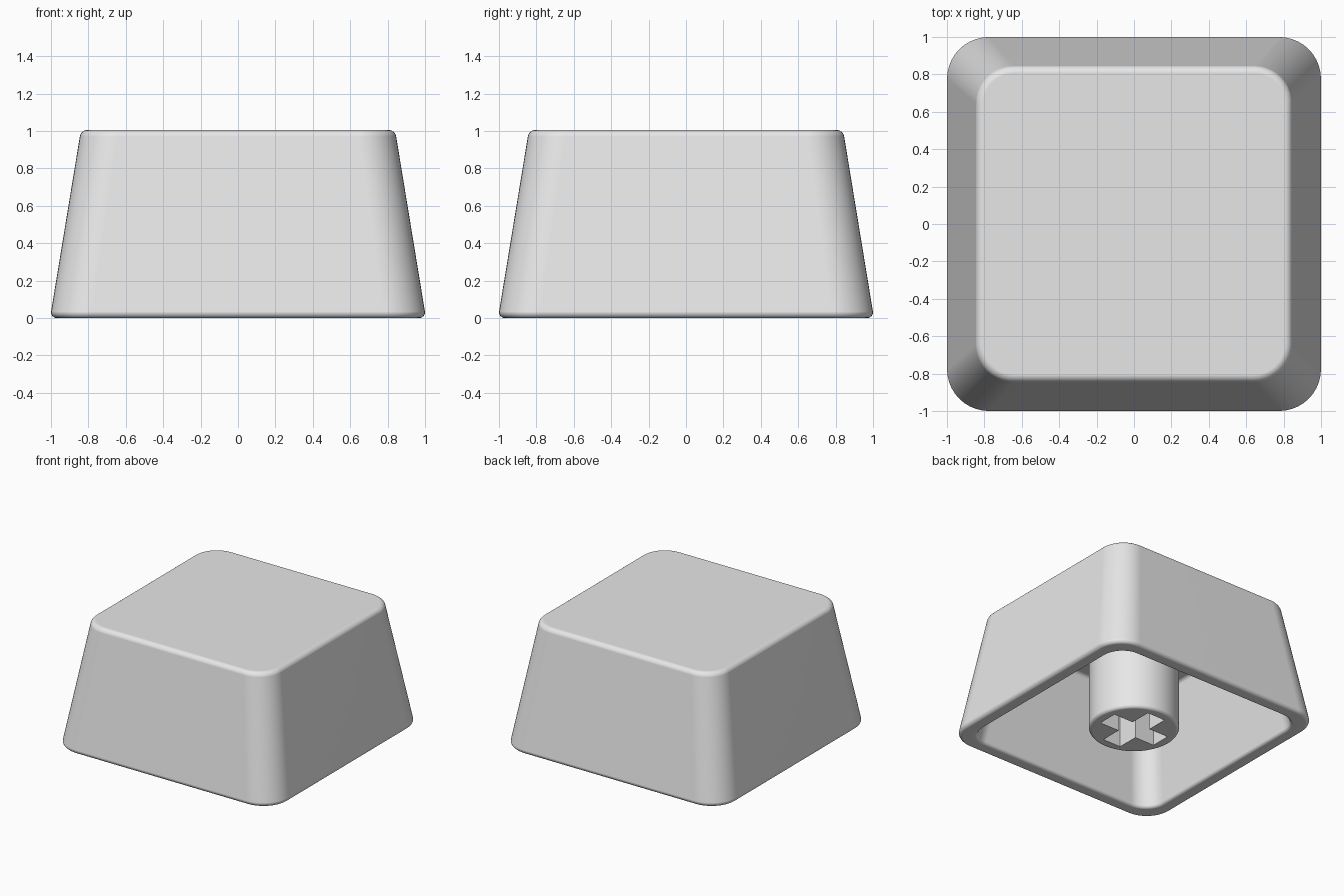
import bpy, bmesh, math
from mathutils import Vector

if "Cube" in bpy.data.objects:
    bpy.data.objects.remove(bpy.data.objects["Cube"])

grey = bpy.data.materials.new("plain grey")
grey.diffuse_color = (0.8, 0.8, 0.8, 1)
grey.use_nodes = True
grey.node_tree.nodes["Principled BSDF"].inputs["Base Color"].default_value = grey.diffuse_color


def fillet(prev, point, nxt, radius, steps=6):
    """Arc that rounds one corner of a 2D profile."""
    p = Vector(point)
    a, b = (Vector(prev) - p).normalized(), (Vector(nxt) - p).normalized()
    half = a.angle(b) / 2
    centre = p + (a + b).normalized() * radius / math.sin(half)
    tangent = radius / math.tan(half)
    start, end = p + a * tangent - centre, p + b * tangent - centre
    return [centre + start.lerp(end, i / steps).normalized() * radius
            for i in range(steps + 1)]


def round_square(half, centre, z, steps=10):
    """Rounded square whose corner arcs are centred at +-centre."""
    r = half - centre
    pts = []
    for q in range(4):
        turn = q * math.pi / 2
        cx = centre * math.sqrt(2) * math.cos(turn + math.pi / 4)
        cy = centre * math.sqrt(2) * math.sin(turn + math.pi / 4)
        for i in range(steps + 1):
            t = turn + i / steps * math.pi / 2
            pts.append((cx + r * math.cos(t), cy + r * math.sin(t), z))
    return pts


def loft(bm, rings):
    """Skin a stack of rings and close both ends."""
    loops = [[bm.verts.new(p) for p in ring] for ring in rings]
    for lo, hi in zip(loops, loops[1:]):
        for i in range(len(lo)):
            j = (i + 1) % len(lo)
            bm.faces.new((lo[i], lo[j], hi[j], hi[i]))
    bm.faces.new(loops[0])
    bm.faces.new(loops[-1])
    bmesh.ops.recalc_face_normals(bm, faces=bm.faces[:])


def make(name, rings):
    bm = bmesh.new()
    loft(bm, rings)
    mesh = bpy.data.meshes.new(name)
    bm.to_mesh(mesh)
    bm.free()
    obj = bpy.data.objects.new(name, mesh)
    bpy.context.collection.objects.link(obj)
    mesh.materials.append(grey)
    return obj


def smooth(obj):
    bpy.ops.object.select_all(action='DESELECT')
    obj.select_set(True)
    bpy.context.view_layer.objects.active = obj
    bpy.ops.object.shade_smooth_by_angle(angle=math.radians(30))
    weighted = obj.modifiers.new("even shading", 'WEIGHTED_NORMAL')
    weighted.keep_sharp = True


# Hollow cap: profile runs from the top face, down the wall, under the rim, up to the ceiling
top, foot = (0.84, 1.005), (1.005, 0)
lip, ceiling = (0.885, 0), (0.748, 0.86)
outer = fillet((0, 1.005), top, foot, 0.04) + fillet(top, foot, lip, 0.03)
inner = fillet(foot, lip, ceiling, 0.025) + fillet(lip, ceiling, (0, 0.86), 0.03)
rings = [round_square(h, 0.78 - 0.14 * z, z) for h, z in outer]
rings += [round_square(h, 0.715 - 0.14 * z, z) for h, z in inner]
cap = make("cap_shell", rings)
smooth(cap)

# Round stem under the ceiling, with a softened lower edge
stem_profile = [(0.34, 0.87)] + fillet((0.34, 0.87), (0.34, 0), (0, 0), 0.025, 4)
stem = make("stem", [[(r * math.cos(2 * math.pi * i / 64), r * math.sin(2 * math.pi * i / 64), z)
                      for i in range(64)] for r, z in stem_profile])

# Cross-shaped socket cut into the stem
L, w = 0.26, 0.082
cross = []
for q in range(4):
    c, s = round(math.cos(q * math.pi / 2)), round(math.sin(q * math.pi / 2))
    cross += [(x * c - y * s, x * s + y * c) for x, y in ((L, -w), (L, w), (w, w))]
cutter = make("socket_cutter", [[(x, y, z) for x, y in cross] for z in (-0.1, 0.55)])
cutter.hide_render = True
cut = stem.modifiers.new("socket", 'BOOLEAN')
cut.operation, cut.solver, cut.object = 'DIFFERENCE', 'EXACT', cutter
bpy.context.view_layer.objects.active = stem
bpy.ops.object.modifier_apply(modifier=cut.name)
bpy.data.objects.remove(cutter)
smooth(stem)
